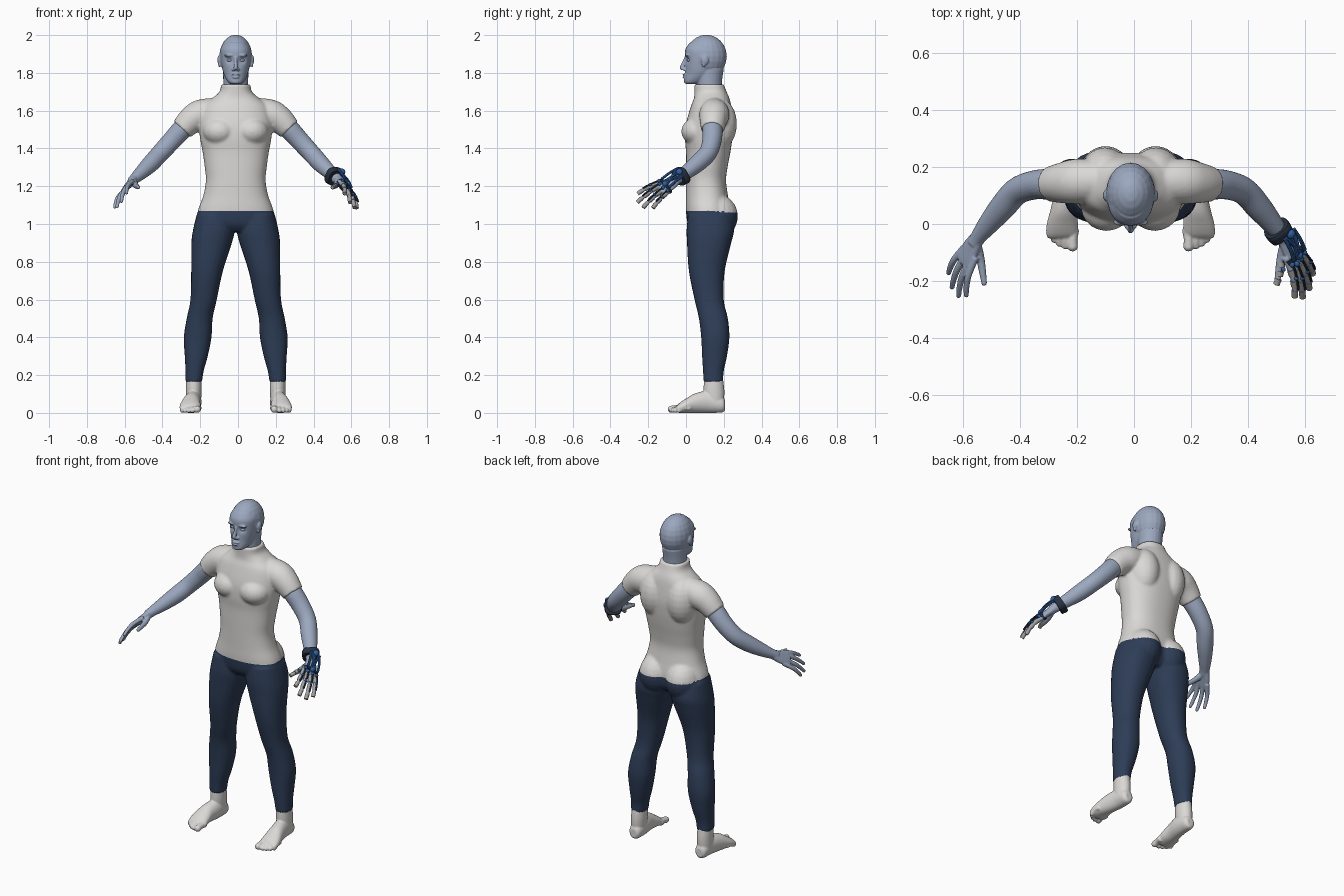
import bpy, bmesh, math
from mathutils import Vector, Matrix

cube = bpy.data.objects.get("Cube")
if cube:
    bpy.data.objects.remove(cube)
X, Y, Z = Vector((1, 0, 0)), Vector((0, 1, 0)), Vector((0, 0, 1))
MID = -0.012  # body midline


def material(name, rgb, rough=0.6):
    m = bpy.data.materials.new(name)
    m.use_nodes = True
    m.diffuse_color = (*rgb, 1)
    b = m.node_tree.nodes["Principled BSDF"]
    b.inputs["Base Color"].default_value = (*rgb, 1)
    b.inputs["Roughness"].default_value = rough
    return m


skin = material("blue grey skin", (0.33, 0.39, 0.52))
cloth = material("off white cloth", (0.70, 0.69, 0.67))
navy = material("navy trousers", (0.027, 0.047, 0.095))
black = material("dark glove band", (0.02, 0.03, 0.05))
blue = material("glove blue", (0.03, 0.12, 0.38))
metal = material("warm grey metal", (0.36, 0.35, 0.33))


def smooth_path(rings, steps=5):
    """Catmull-Rom through rings of (x, y, z, ra, rb)."""
    v = [Vector(r) for r in rings]
    v = [v[0]] + v + [v[-1]]
    out = []
    for a, b, c, d in zip(v, v[1:], v[2:], v[3:]):
        for i in range(steps):
            t = i / steps
            out.append(0.5 * (2 * b + (c - a) * t + (2 * a - 5 * b + 4 * c - d) * t * t
                              + (3 * b - a - 3 * c + d) * t ** 3))
    return out + [v[-1]]


def loft(bm, rings, frame=None, m=1, power=2, sides=24):
    """Closed tube of superellipse rings; the frame is fixed or follows the path."""
    path = smooth_path([r if len(r) == 5 else (*r, r[3]) for r in rings])
    pts = [Vector(p[:3]) for p in path]
    loops = []
    for i, p in enumerate(path):
        if frame:
            s, u = frame
        else:
            t = (pts[min(i + 1, len(pts) - 1)] - pts[max(i - 1, 0)]).normalized()
            s = t.cross(Z if abs(t.z) < 0.9 else Y).normalized()
            u = s.cross(t)
        loop = []
        for k in range(sides):
            a = math.tau * k / sides
            ca, sa = math.cos(a), math.sin(a)
            q = (pts[i] + s * math.copysign(abs(ca) ** (2 / power), ca) * p[3]
                 + u * math.copysign(abs(sa) ** (2 / power), sa) * p[4])
            loop.append(bm.verts.new((q.x * m, q.y, q.z)))
        loops.append(loop)
    for a, b in zip(loops, loops[1:]):
        for k in range(sides):
            j = (k + 1) % sides
            bm.faces.new((a[k], a[j], b[j], b[k]))
    bm.faces.new(loops[0][::-1])
    bm.faces.new(loops[-1])


def ball(bm, c, r, m=1):
    r = r if isinstance(r, tuple) else (r, r, r)
    mat = Matrix.Translation((c[0] * m, c[1], c[2])) @ Matrix.Diagonal((*r, 1))
    bmesh.ops.create_uvsphere(bm, u_segments=20, v_segments=12, radius=1, matrix=mat)


def finish(name, bm, mats, voxel=None, relax=3):
    """Make the object; with a voxel size, fuse its pieces into one smooth skin."""
    bmesh.ops.recalc_face_normals(bm, faces=bm.faces)
    me = bpy.data.meshes.new(name)
    bm.to_mesh(me)
    bm.free()
    ob = bpy.data.objects.new(name, me)
    bpy.context.collection.objects.link(ob)
    ob.location.x = MID
    if voxel:
        r = ob.modifiers.new("fuse", 'REMESH')
        r.mode, r.voxel_size = 'VOXEL', voxel
        s = ob.modifiers.new("relax", 'SMOOTH')
        s.factor, s.iterations = 0.5, relax
        dg = bpy.context.evaluated_depsgraph_get()
        ob.data = bpy.data.meshes.new_from_object(ob.evaluated_get(dg))
        ob.modifiers.clear()
    ob.data.materials.clear()
    for mt in mats:
        ob.data.materials.append(mt)
    ob.data.shade_smooth()
    return ob


def slab(z, front, back, half, x=0):
    return (x, (front + back) / 2, z, half, (back - front) / 2)


# Shirt and trousers, fused and coloured by height
bm = bmesh.new()
loft(bm, [slab(*r) for r in (
    (1.74, .045, .2, .078), (1.7, .045, .215, .086), (1.665, .042, .23, .125),
    (1.62, .025, .24, .175), (1.53, .0, .25, .195), (1.45, -.005, .245, .188),
    (1.38, .0, .235, .175), (1.3, .0, .22, .164), (1.23, .0, .212, .158),
    (1.15, .0, .222, .172), (1.07, .0, .235, .2), (1.0, .01, .23, .2), (.96, .04, .2, .12))],
    (X, Y), power=2.3, sides=48)
for m in (1, -1):
    # sleeve, chest, shoulder blade, buttock
    loft(bm, [(.08, .15, 1.6, .07), (.18, .15, 1.58, .08), (.235, .145, 1.55, .073),
              (.285, .14, 1.5, .061)], m=m)
    ball(bm, (.085, .06, 1.49), (.09, .085, .075), m)
    ball(bm, (.09, .17, 1.53), (.09, .1, .14), m)
    ball(bm, (.088, .16, 1.04), (.1, .115, .12), m)
    # leg
    loft(bm, [slab(z, f, b, (o - i) / 2, (o + i) / 2) for z, i, o, f, b in (
        (1.05, .01, .207, .01, .24), (.97, .005, .226, .003, .255), (.9, .02, .235, .005, .24),
        (.75, .068, .236, .015, .205), (.6, .1, .24, .045, .2), (.5, .122, .26, .068, .222),
        (.4, .128, .275, .08, .23), (.3, .148, .27, .085, .217), (.22, .17, .266, .09, .2),
        (.162, .178, .266, .093, .197))], (X, Y), m, 2.2)
clothes = finish("shirt_and_trousers", bm, (cloth, navy), .008, 4)
for p in clothes.data.polygons:
    p.material_index = int(p.center.z < 1.07 - .06 * max(0, p.center.y - .1))

# Feet with toes
bm = bmesh.new()
for m in (1, -1):
    loft(bm, [(.222, .145, .2, .04, .048), (.222, .148, .12, .042, .055),
              (.224, .15, .04, .038, .05)], (X, Y), m)
    loft(bm, [(.222, .207, .04, .02, .025), (.222, .19, .045, .036, .043),
              (.224, .12, .058, .043, .058), (.235, .05, .052, .047, .052),
              (.24, .0, .038, .055, .038), (.241, -.035, .026, .056, .026),
              (.241, -.05, .02, .05, .016)], (X, Z), m)
    for x, y, r in ((.204, -.078, .019), (.23, -.076, .013), (.25, -.068, .0125),
                    (.268, -.055, .012), (.283, -.038, .012)):
        loft(bm, [(x - .005, y + .06, .025, r), (x, y + .025, .024, r * .9), (x, y, r, r)], m=m)
        ball(bm, (x, y, r), r, m)
finish("feet", bm, (cloth,), .0045, 2)

# Head, neck, nose, lips, ears
bm = bmesh.new()
loft(bm, [slab(*r) for r in ((1.66, .06, .19, .065), (1.75, .055, .19, .066),
                             (1.82, .05, .2, .068))], (X, Y))
ball(bm, (0, .108, 1.888), (.087, .108, .114))
loft(bm, [slab(*r) for r in (
    (1.741, .002, .06, .022), (1.75, -.01, .09, .04), (1.785, -.008, .14, .06),
    (1.83, -.003, .17, .073), (1.88, -.005, .19, .08), (1.925, -.003, .19, .079),
    (1.96, .02, .18, .06))], (X, Y), power=2.2, sides=32)
loft(bm, [(0, .0, 1.885, .008), (0, -.01, 1.86, .008, .01), (0, -.02, 1.83, .011, .013),
          (0, -.018, 1.815, .012, .009)], (X, Y))
ball(bm, (0, -.007, 1.79), (.024, .012, .006))
ball(bm, (0, -.007, 1.777), (.02, .012, .007))
for m in (1, -1):
    ball(bm, (.013, -.007, 1.818), (.009, .012, .008), m)
    ball(bm, (.033, .006, 1.892), (.028, .014, .008), m)
    ball(bm, (.088, .1, 1.868), (.009, .02, .026), m)
    ball(bm, (.086, .093, 1.845), (.007, .011, .015), m)
head = finish("head", bm, (skin,), .004, 3)
for v in head.data.vertices:  # eye sockets and cheek hollows
    if v.co.y < .06:
        for cx, cz, size, depth in ((.033, 1.868, .013, .012), (.05, 1.795, .018, .004)):
            d = (abs(v.co.x) - cx) ** 2 + (v.co.z - cz) ** 2
            v.co.y += depth * math.exp(-d / (2 * size * size))
bm = bmesh.new()
for m in (1, -1):
    ball(bm, (.033, .017, 1.867), (.014, .012, .008), m)
finish("eyes", bm, (skin,))

# Arms and hands: fingers listed index to little, as knuckle and tip
ACROSS, BACK = Vector((.52, .58, -.63)).normalized(), Vector((.78, 0, .63)).normalized()
FINGERS = [(Vector(a), Vector(b)) for a, b in (
    ((.56, -.148, 1.218), (.578, -.25, 1.165)), ((.577, -.146, 1.2), (.605, -.252, 1.12)),
    ((.592, -.127, 1.18), (.628, -.222, 1.093)), ((.604, -.103, 1.165), (.64, -.172, 1.09)))]
THUMB = (Vector((.528, -.125, 1.203)), Vector((.515, -.208, 1.195)))


def along(finger, t, lift=0):
    """Point on a gently curled finger."""
    a, b = finger
    return a.lerp(b, t) + BACK * (lift + .028 * t * (1 - t))


for m, name in ((1, "left_arm"), (-1, "right_arm")):
    bm = bmesh.new()
    loft(bm, [(.2, .14, 1.58, .05), (.28, .14, 1.505, .054), (.34, .137, 1.44, .051),
              (.4, .115, 1.375, .048), (.45, .06, 1.32, .046), (.5, .0, 1.272, .037),
              (.535, -.045, 1.24, .028), (.55, -.07, 1.225, .026)], m=m)
    loft(bm, [(.54, -.05, 1.235, .028, .023), (.562, -.085, 1.212, .039, .019),
              (.581, -.125, 1.192, .042, .015), (.588, -.14, 1.186, .034, .011)],
         (ACROSS, BACK), m)
    loft(bm, [(.543, -.07, 1.225, .018), (*THUMB[0], .015), (*THUMB[1], .01)], m=m)
    ball(bm, THUMB[1], .01, m)
    for f in FINGERS:
        loft(bm, [(*along(f, t), r) for t, r in ((-.3, .013), (.3, .012), (.7, .0105), (1, .009))],
             m=m)
        ball(bm, f[1], .009, m)
    finish(name, bm, (skin,), .004, 2)

# Left glove: wrist cuff and knuckle band
bm = bmesh.new()
loft(bm, [(.512, -.014, 1.262, .046), (.518, -.022, 1.256, .049), (.531, -.04, 1.243, .045)],
     power=3)
loft(bm, [(.571, -.104, 1.202, .05, .024), (.577, -.117, 1.196, .05, .023)], (ACROSS, BACK),
     power=3)
for f in FINGERS:
    loft(bm, [(*along(f, t, .016), .0045) for t in (-.1, .2, .5, .8)], sides=8)
finish("glove_bands", bm, (black,))

# Left glove: blue braces, hubs and joints
bm = bmesh.new()
cuff, band = Vector((.527, -.035, 1.247)), Vector((.574, -.11, 1.199))
for a, b in ((-.03, -.035), (-.025, .012), (0, -.012), (.025, -.005), (.03, .035)):
    p, q = cuff + ACROSS * a + BACK * .04, band + ACROSS * b + BACK * .026
    loft(bm, [(*p, .007), (*(p.lerp(q, .5) + BACK * .005), .007), (*q, .007)], sides=8)
ball(bm, cuff + BACK * .045, .018)
ball(bm, band + BACK * .022, .016)
for f in FINGERS + [THUMB]:
    ball(bm, along(f, -.05, .013), .01)
    ball(bm, along(f, .42, .013), .008)
finish("glove_braces", bm, (blue,))

# Left glove: metal finger sleeves and tips
bm = bmesh.new()
for f in FINGERS + [THUMB]:
    for lo, hi, r in ((.12, .34, .0145), (.5, .7, .0135), (.82, 1.06, .012)):
        loft(bm, [(*along(f, lo), r), (*along(f, hi), r * .95)], sides=10)
metal_sleeves = finish("glove_finger_sleeves", bm, (metal,))

# Crisp edges on the glove pieces
bpy.ops.object.select_all(action='DESELECT')
for ob in bpy.data.objects:
    if ob.name.startswith("glove"):
        ob.select_set(True)
        bpy.context.view_layer.objects.active = ob
bpy.ops.object.shade_smooth_by_angle(angle=math.radians(40))
